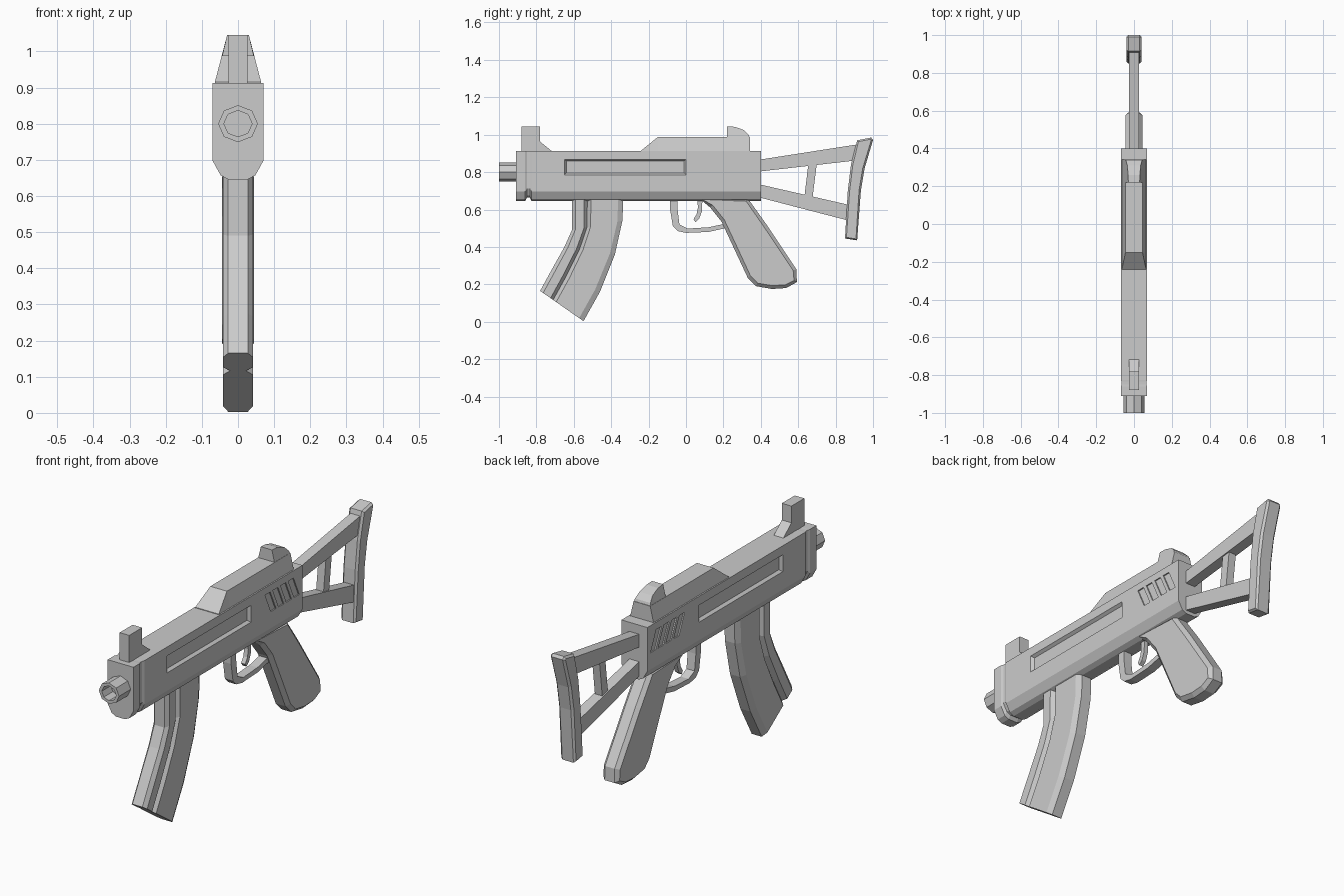
import bpy, bmesh, math

if "Cube" in bpy.data.objects:
    bpy.data.objects.remove(bpy.data.objects["Cube"])


def make(name, bm):
    bmesh.ops.recalc_face_normals(bm, faces=bm.faces)
    mesh = bpy.data.meshes.new(name)
    bm.to_mesh(mesh)
    bm.free()
    ob = bpy.data.objects.new(name, mesh)
    bpy.context.collection.objects.link(ob)
    return ob


def add_loft(bm, rings):
    """Skin closed rings of equal length and cap both ends."""
    vs = [[bm.verts.new(p) for p in r] for r in rings]
    n = len(vs[0])
    for a, b in zip(vs, vs[1:]):
        for i in range(n):
            j = (i + 1) % n
            bm.faces.new((a[i], a[j], b[j], b[i]))
    bm.faces.new(vs[0])
    bm.faces.new(vs[-1])


def loft(name, rings):
    bm = bmesh.new()
    add_loft(bm, rings)
    return make(name, bm)


def prism(name, pts, w, bevel=0):
    """Side profile (y, z) extruded to +-w, with optional chamfered side rims."""
    bm = bmesh.new()
    h = w - bevel
    add_loft(bm, [[(x, y, z) for y, z in pts] for x in (-h, h)])
    bmesh.ops.recalc_face_normals(bm, faces=bm.faces)
    if bevel:
        caps = [f for f in bm.faces if abs(f.normal.x) > 0.9]
        bmesh.ops.inset_individual(bm, faces=caps, thickness=bevel, depth=bevel)
    return make(name, bm)


def mirrored(half):
    return half + [(-x, v) for x, v in reversed(half)]


# Receiver with front cap and neck groove
section = mirrored([(.07, .912), (.07, .697), (.048, .657), (.025, .645)])
stations = [(-.91, 1), (-.86, 1), (-.85, .93), (-.835, .93), (-.825, 1), (.4, 1)]
receiver = loft("receiver", [[(x * s, y, .9 + (z - .9) * s) for x, z in section]
                             for y, s in stations])

# Side slot and slanted vents cut into both sides
bm = bmesh.new()
for s in (-1, 1):
    def rect(x, m):
        return [(s * x, y, z) for y, z in ((-.65 + m, .785 + m), (-m, .785 + m),
                                           (-m, .868 - m), (-.65 + m, .868 - m))]
    add_loft(bm, [rect(.08, 0), rect(.07, 0), rect(.056, .01)])
    for k in range(4):
        y = .11 + .06 * k
        add_loft(bm, [[(s * x, y + dy, z) for dy, z in
                       ((0, .876), (.04, .876), (.085, .778), (.045, .778))]
                      for x in (.08, .064)])
cutter = make("recess_cutter", bm)
cutter.hide_render = True
mod = receiver.modifiers.new("recesses", 'BOOLEAN')
mod.operation = 'DIFFERENCE'
mod.solver = 'EXACT'
mod.object = cutter
bpy.context.view_layer.objects.active = receiver
bpy.ops.object.modifier_apply(modifier=mod.name)
bpy.data.objects.remove(cutter)


# Hollow eight-sided barrel
def octagon(y, r):
    return [(r * math.cos(a), y, .8 + .93 * r * math.sin(a))
            for a in (i * math.pi / 4 for i in range(8))]


loft("barrel", [octagon(-.9, .055), octagon(-1, .055), octagon(-1, .039), octagon(-.93, .039)])

# Sights and top cover
prism("front_sight", [(-.88, .9), (-.88, 1.045), (-.78, 1.045), (-.78, .963),
                      (-.715, .91), (-.715, .9)], .026)


def slab(y, z0, w0, z1, w1):
    return [(w0, y, z0), (w1, y, z1), (-w1, y, z1), (-w0, y, z0)]


loft("top_cover", [slab(-.24, .9, .066, .915, .064), slab(-.15, .9, .066, .988, .045),
                   slab(.342, .9, .066, .988, .045)])
loft("rear_sight", [slab(y, .97, .048, z, .045 - (z - .988) * .26) for y, z in
                    ((.22, 1.045), (.26, 1.042), (.31, 1.025), (.335, 1.0), (.342, .98))])

# Curved magazine: cross-section with side groove swept through stations
half = [(.027, 0), (.042, .07), (.042, .24), (.022, .3), (.042, .37), (.042, .9), (.027, 1)]
stations = [((-.61, .66), (-.335, .66)), ((-.61, .49), (-.34, .54)),
            ((-.65, .40), (-.38, .36)), ((-.72, .275), (-.46, .16)),
            ((-.772, .177), (-.537, .017)), ((-.775, .16), (-.555, .003))]
stations = stations[:4] + [((-.78, .165), (-.548, .003))]
loft("magazine", [[(x, a[0] + t * (b[0] - a[0]), a[1] + t * (b[1] - a[1]))
                   for x, t in mirrored(half)] for a, b in stations])

# Grip, trigger guard and trigger
prism("grip", [(.07, .66), (.33, .66), (.43, .52), (.59, .28), (.593, .212), (.535, .18),
               (.46, .175), (.375, .19), (.33, .235), (.26, .385), (.19, .535), (.13, .61)],
      .044, .018)
prism("trigger_guard", [(-.085, .66), (-.085, .6), (-.07, .51), (-.045, .485), (0, .475),
                        (.12, .48), (.21, .5), (.2, .522), (.12, .505), (.01, .498),
                        (-.035, .52), (-.045, .6), (-.045, .66)], .022)
prism("trigger", [(.06, .66), (.088, .66), (.085, .59), (.07, .55), (.05, .533),
                  (.04, .548), (.057, .575), (.064, .61)], .011)

# Skeleton stock
prism("stock_upper_bar", [(.39, .803), (.89, .86), (.91, .947), (.39, .866)], .026)
prism("stock_lower_bar", [(.39, .665), (.86, .543), (.87, .625), (.39, .735)], .026)
prism("stock_strut", [(.632, .66), (.675, .65), (.7, .85), (.655, .85)], .02)
prism("butt_plate", [(.915, .97), (.99, .985), (1, .972), (.955, .82), (.935, .7), (.915, .435),
                     (.85, .445), (.865, .7), (.882, .84)], .04, .01)
